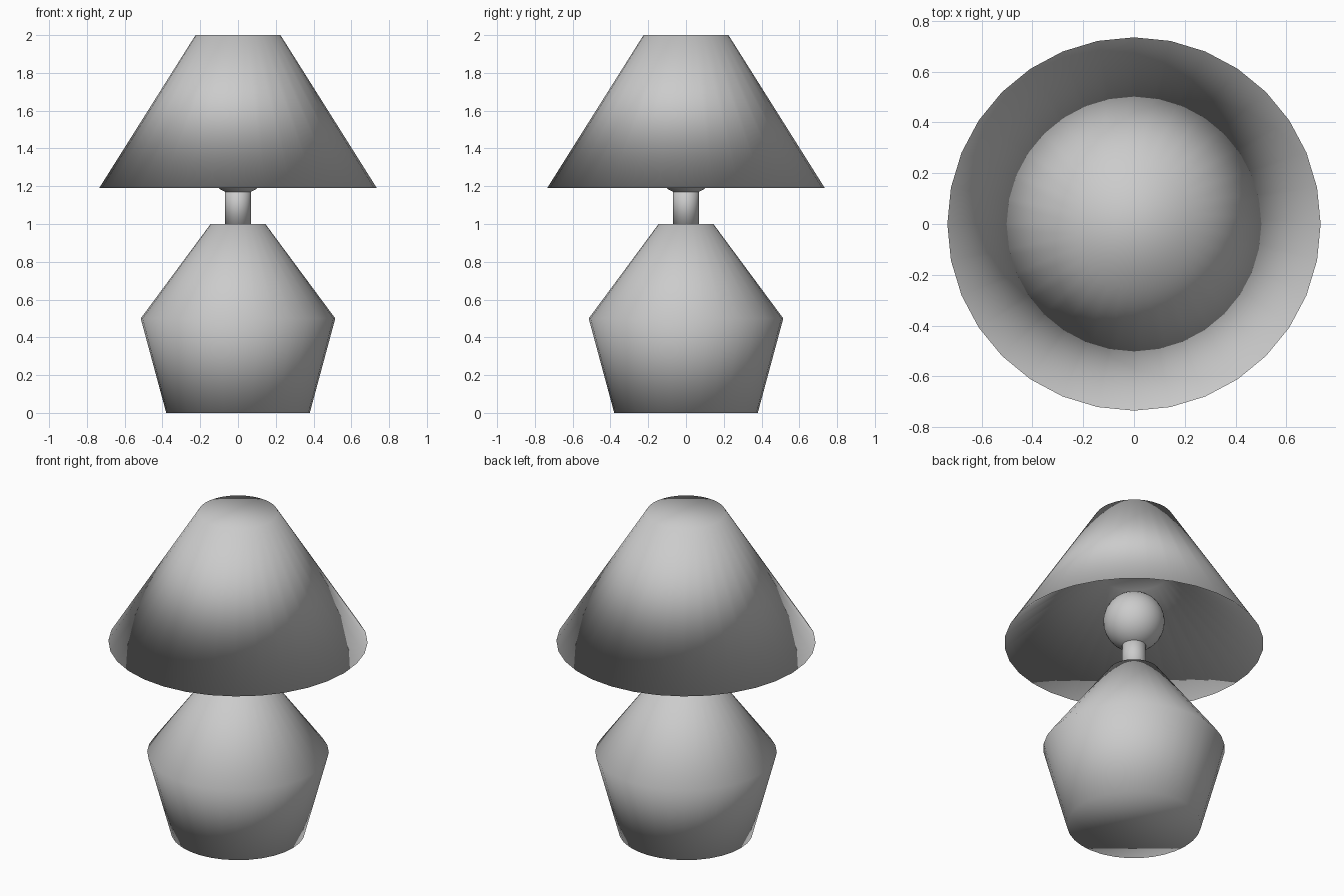
import bpy
import bmesh
from math import cos, sin, tau

cube = bpy.data.objects.get("Cube")
if cube:
    bpy.data.objects.remove(cube, do_unlink=True)

SIDES = 32

grey = bpy.data.materials.new("plain_grey")
grey.use_nodes = True
grey.diffuse_color = (0.6, 0.6, 0.6, 1)
bsdf = next(n for n in grey.node_tree.nodes if n.type == 'BSDF_PRINCIPLED')
bsdf.inputs["Base Color"].default_value = grey.diffuse_color


def finish(name, bm):
    """Turn a bmesh into a fully smooth-shaded grey object."""
    bmesh.ops.recalc_face_normals(bm, faces=bm.faces)
    for face in bm.faces:
        face.smooth = True
    mesh = bpy.data.meshes.new(name)
    bm.to_mesh(mesh)
    bm.free()
    mesh.materials.append(grey)
    bpy.context.collection.objects.link(bpy.data.objects.new(name, mesh))


def turned(name, profile):
    """Revolve (radius, height) points about z and cap both ends."""
    bm = bmesh.new()
    rings = [[bm.verts.new((r * cos(tau * i / SIDES), r * sin(tau * i / SIDES), z))
              for i in range(SIDES)] for r, z in profile]
    for low, high in zip(rings, rings[1:]):
        for i in range(SIDES):
            j = (i + 1) % SIDES
            bm.faces.new((low[i], low[j], high[j], high[i]))
    bm.faces.new(rings[0])
    bm.faces.new(rings[-1])
    finish(name, bm)


# Faceted body and its slim neck
turned("lamp_base", [(0.38, 0), (0.515, 0.5), (0.145, 1)])
turned("lamp_neck", [(0.068, 0.98), (0.068, 1.22)])

# Shade: hollow underneath, closed on top
turned("lamp_shade", [(0.2, 1.65), (0.735, 1.19), (0.225, 2)])

# Round bulb under the shade
bulb = bmesh.new()
bmesh.ops.create_uvsphere(bulb, u_segments=SIDES, v_segments=16, radius=0.174)
bmesh.ops.translate(bulb, verts=bulb.verts, vec=(0, 0, 1.33))
finish("light_bulb", bulb)
